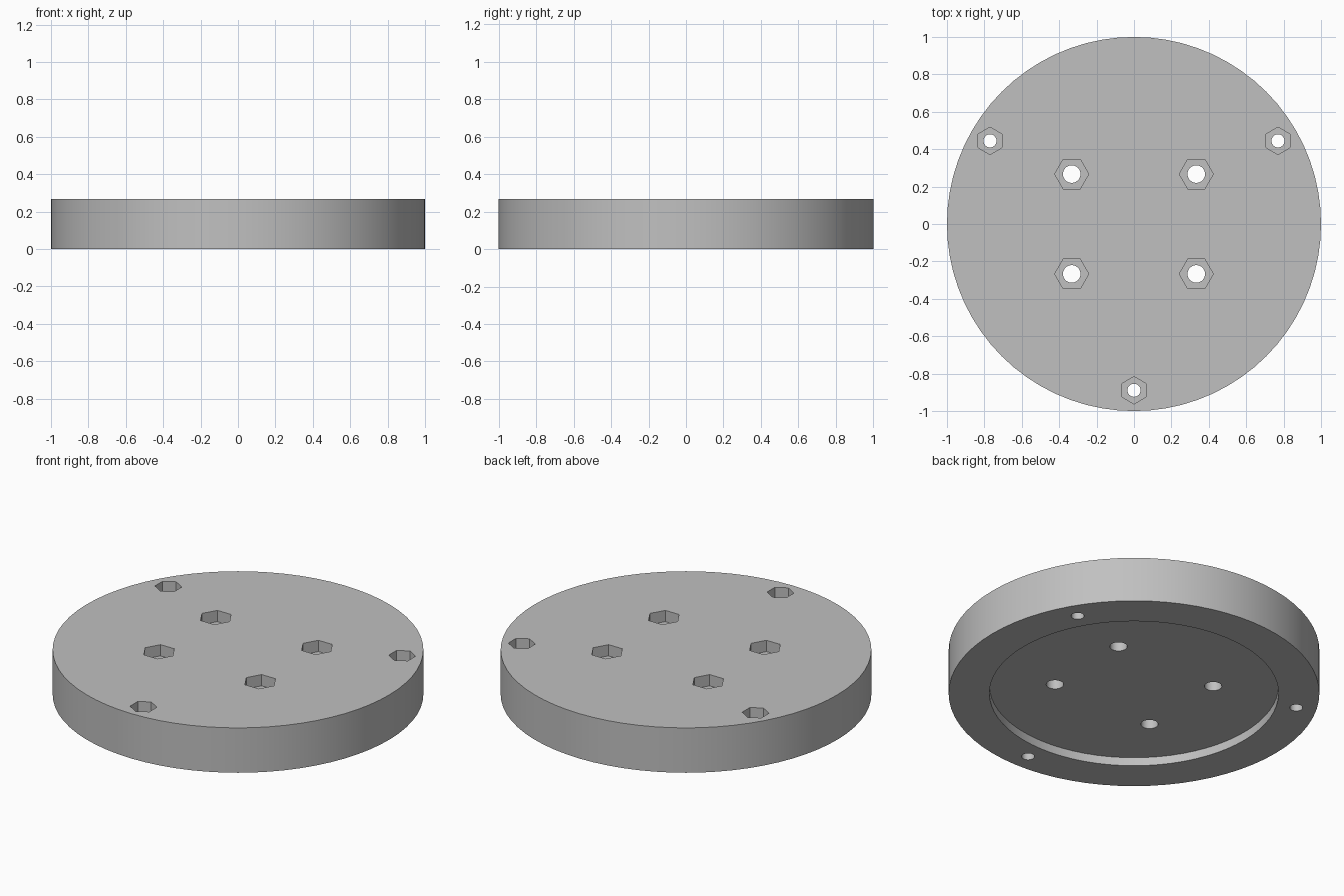
import bpy
from math import radians, cos, sin

if "Cube" in bpy.data.objects:
    bpy.data.objects.remove(bpy.data.objects["Cube"], do_unlink=True)

HEIGHT = 0.267
POCKET = 0.067
RECESS = 0.05

grey = bpy.data.materials.new("plain grey")
grey.use_nodes = True
colour = (0.53, 0.53, 0.53, 1)
grey.diffuse_color = colour
grey.node_tree.nodes["Principled BSDF"].inputs["Base Color"].default_value = colour


def cylinder(name, radius, bottom, top, sides, x=0, y=0, turn=0):
    bpy.ops.mesh.primitive_cylinder_add(
        vertices=sides, radius=radius, depth=top - bottom,
        location=(x, y, (bottom + top) / 2), rotation=(0, 0, radians(turn)))
    obj = bpy.context.object
    obj.name = name
    obj.data.materials.append(grey)
    return obj


def cut(body, cutter):
    cutter.hide_render = True
    mod = body.modifiers.new("cut", "BOOLEAN")
    mod.operation = "DIFFERENCE"
    mod.solver = "EXACT"
    mod.object = cutter
    bpy.context.view_layer.objects.active = body
    bpy.ops.object.modifier_apply(modifier=mod.name)
    bpy.data.objects.remove(cutter, do_unlink=True)


def bolt_seat(body, x, y, hole_radius, hex_radius, turn):
    """Through hole with a hexagonal nut pocket sunk in the top."""
    cut(body, cylinder("nut_pocket", hex_radius, HEIGHT - POCKET, HEIGHT + 0.1, 6, x, y, turn))
    cut(body, cylinder("bolt_hole", hole_radius, -0.1, HEIGHT + 0.1, 32, x, y))


# Round base plate with a shallow circular recess underneath
base = cylinder("base_plate", 1, 0, HEIGHT, 72)
cut(base, cylinder("underside_recess", 0.78, -0.1, RECESS, 72))

# Four inner mounting holes in a rectangle
for x in (-0.333, 0.333):
    for y in (-0.267, 0.267):
        bolt_seat(base, x, y, 0.047, 0.091, 30)

# Three smaller holes near the rim
for angle in (-90, 30, 150):
    a = radians(angle)
    bolt_seat(base, 0.889 * cos(a), 0.889 * sin(a), 0.035, 0.073, 0)

# Smooth round walls, sharp rims and hexagon corners
bpy.ops.object.select_all(action="DESELECT")
base.select_set(True)
bpy.context.view_layer.objects.active = base
bpy.ops.object.shade_smooth_by_angle(angle=radians(30))
